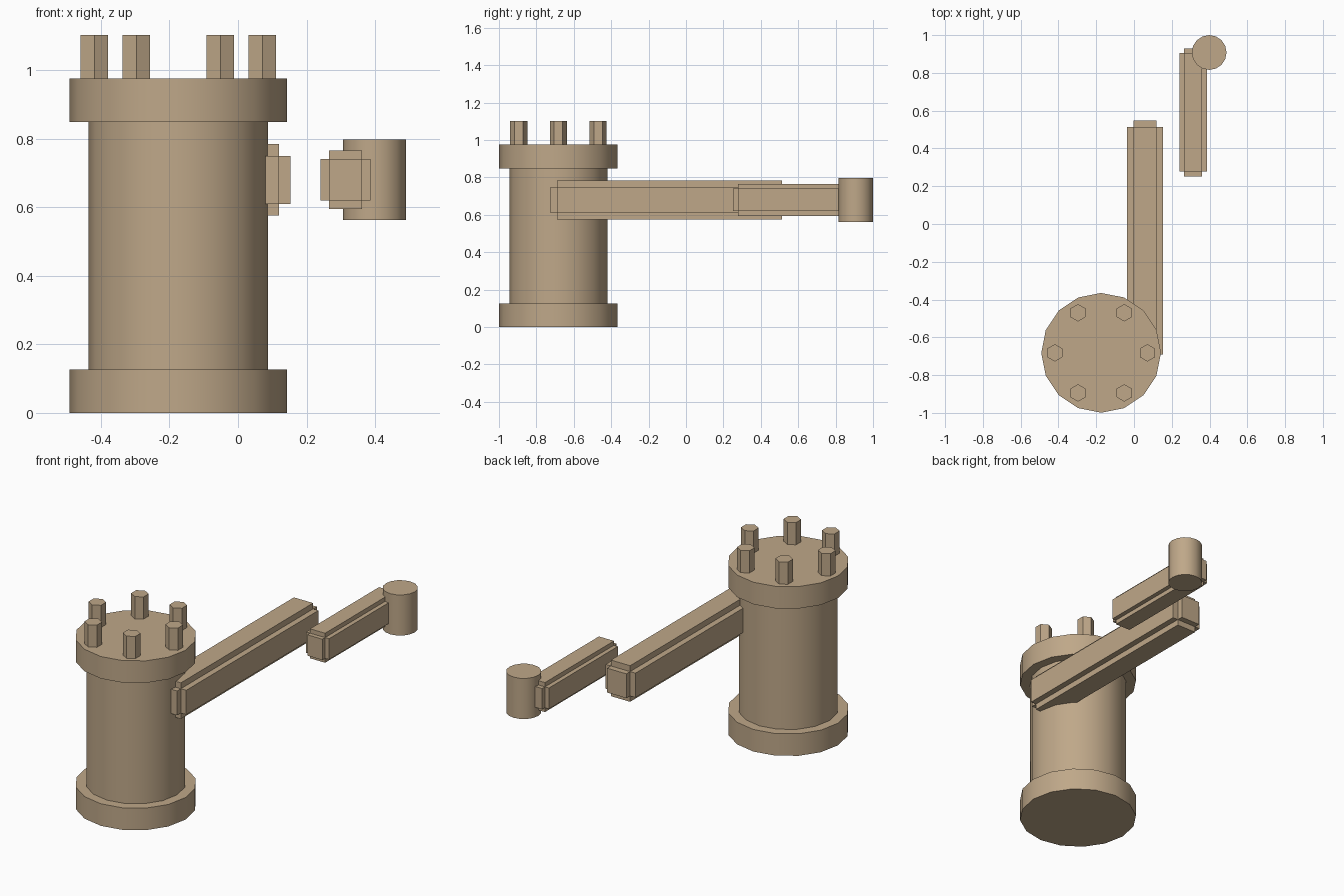
import bpy, bmesh
from math import cos, sin, pi, radians

if "Cube" in bpy.data.objects:
    bpy.data.objects.remove(bpy.data.objects["Cube"])

# Tan brown paint shared by every part
PAINT = bpy.data.materials.new("tan_paint")
PAINT.diffuse_color = (0.52, 0.39, 0.25, 1)
PAINT.use_nodes = True
PAINT.node_tree.nodes["Principled BSDF"].inputs["Base Color"].default_value = PAINT.diffuse_color


def finish(name, bm, smooth=False):
    bmesh.ops.recalc_face_normals(bm, faces=bm.faces)
    me = bpy.data.meshes.new(name)
    bm.to_mesh(me)
    bm.free()
    me.materials.append(PAINT)
    ob = bpy.data.objects.new(name, me)
    bpy.context.collection.objects.link(ob)
    if smooth:
        bpy.ops.object.select_all(action='DESELECT')
        ob.select_set(True)
        bpy.context.view_layer.objects.active = ob
        bpy.ops.object.shade_smooth_by_angle(angle=radians(30))
    return ob


def prism(name, x, y, r, z0, z1, sides=16, turn=0.0, smooth=True):
    """Upright regular prism between two heights."""
    bm = bmesh.new()
    ring = [bm.verts.new((x + r * cos(turn + 2 * pi * i / sides),
                          y + r * sin(turn + 2 * pi * i / sides), z0))
            for i in range(sides)]
    face = bm.faces.new(ring)
    top = bmesh.ops.extrude_face_region(bm, geom=[face], use_keep_orig=True)['geom']
    for v in top:
        if isinstance(v, bmesh.types.BMVert):
            v.co.z = z1
    return finish(name, bm, smooth)


def notched_bar(name, lo, hi, step):
    """Core box with every face pushed outward, leaving notched edges."""
    bm = bmesh.new()
    bmesh.ops.create_cube(bm, size=1)
    for v in bm.verts:
        v.co = [(a + b) / 2 + c * (b - a) for a, b, c in zip(lo, hi, v.co)]
    bm.normal_update()
    for f in list(bm.faces):
        n = f.normal.copy()
        new = bmesh.ops.extrude_discrete_faces(bm, faces=[f])['faces'][0]
        bmesh.ops.translate(bm, verts=new.verts, vec=n * step)
    return finish(name, bm)


CX, CY = -0.174, -0.682

# Pedestal with flanges
prism("base_flange", CX, CY, 0.317, 0.0, 0.127)
prism("pedestal_column", CX, CY, 0.262, 0.127, 0.848)
prism("top_flange", CX, CY, 0.317, 0.848, 0.975)

# Ring of hexagonal bolts
for i in range(6):
    a = i * pi / 3
    prism(f"bolt_{i + 1}", CX + 0.245 * cos(a), CY + 0.245 * sin(a), 0.046,
          0.975, 1.103, sides=6, turn=pi / 6, smooth=False)

# Arm segments
notched_bar("upper_arm", (-0.003, -0.69, 0.61), (0.119, 0.513, 0.75), 0.034)
notched_bar("forearm", (0.265, 0.277, 0.62), (0.361, 0.905, 0.74), 0.025)

# End joint
prism("end_joint", 0.398, 0.908, 0.092, 0.563, 0.797)
